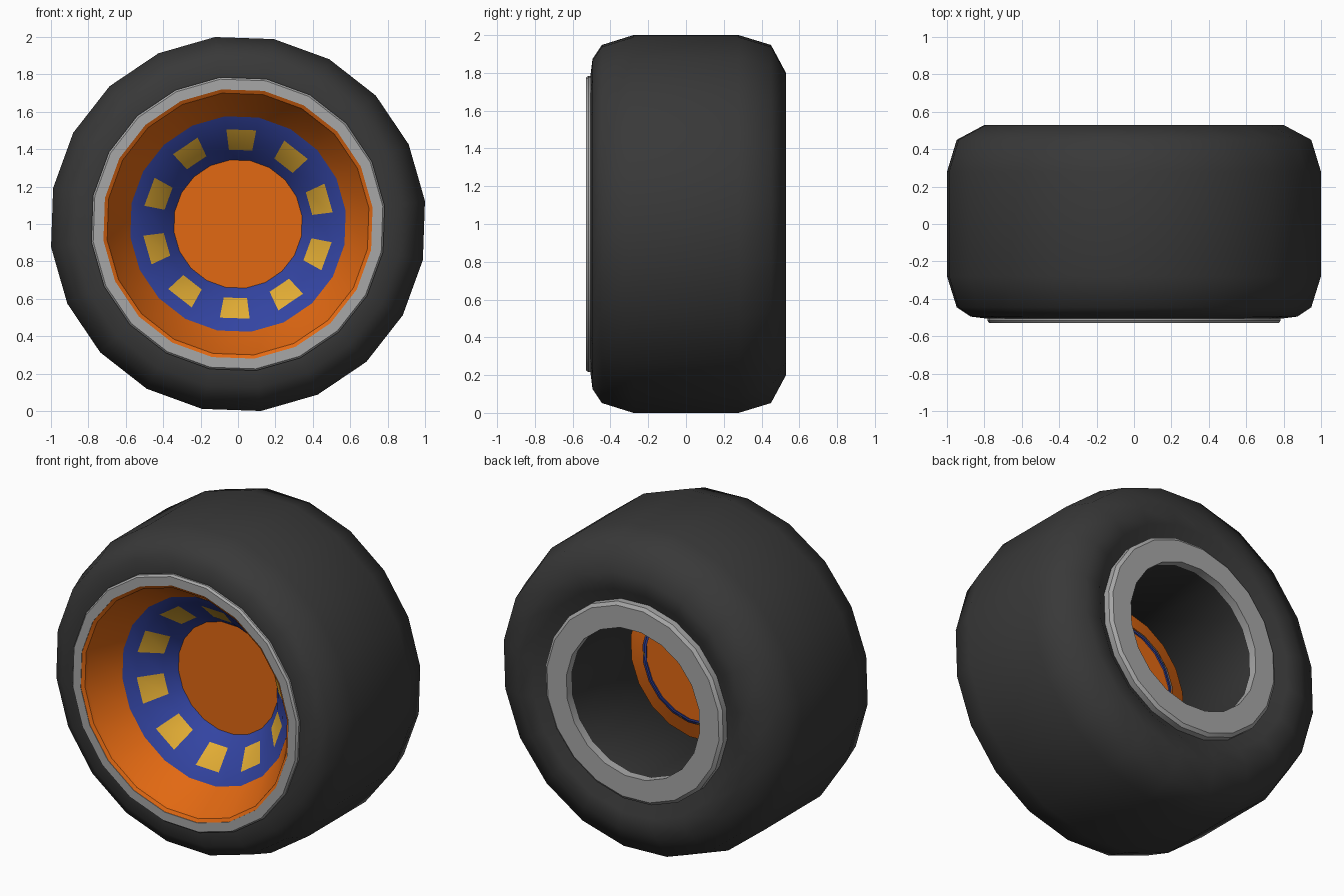
import bpy, bmesh, math

if "Cube" in bpy.data.objects:
    bpy.data.objects.remove(bpy.data.objects["Cube"])

SIDES, PHASE, AXLE_Z = 20, math.radians(7), 1.0


def material(name, rgb):
    m = bpy.data.materials.new(name)
    m.diffuse_color = (*rgb, 1)
    m.use_nodes = True
    m.node_tree.nodes["Principled BSDF"].inputs["Base Color"].default_value = m.diffuse_color
    return m


rubber = material("dark_rubber", (0.04, 0.04, 0.04))
grey = material("rim_grey", (0.39, 0.39, 0.39))
orange = material("orange", (0.76, 0.14, 0.006))
blue = material("blue", (0.033, 0.058, 0.36))
yellow = material("yellow", (0.77, 0.42, 0.035))


def lathe(name, profile, mats, angle, closed=False, rule=None):
    """Spin a (radius, y) profile about the axle. rule(band, side) -> slot."""
    bm = bmesh.new()
    rings = []
    for r, y in profile:
        if r == 0:
            rings.append([bm.verts.new((0, y, AXLE_Z))] * SIDES)
            continue
        rings.append([bm.verts.new((r * math.cos(PHASE + math.tau * i / SIDES), y,
                                    AXLE_Z + r * math.sin(PHASE + math.tau * i / SIDES)))
                      for i in range(SIDES)])
    n = len(rings)
    for b in range(n if closed else n - 1):
        p, q = rings[b], rings[(b + 1) % n]
        for i in range(SIDES):
            j = (i + 1) % SIDES
            f = bm.faces.new(list(dict.fromkeys((p[i], p[j], q[j], q[i]))))
            f.material_index = rule(b, i) if rule else 0
    if closed:
        bmesh.ops.recalc_face_normals(bm, faces=bm.faces)
    me = bpy.data.meshes.new(name)
    bm.to_mesh(me)
    bm.free()
    ob = bpy.data.objects.new(name, me)
    bpy.context.collection.objects.link(ob)
    for m in mats:
        me.materials.append(m)
    bpy.ops.object.select_all(action='DESELECT')
    ob.select_set(True)
    bpy.context.view_layer.objects.active = ob
    bpy.ops.object.shade_smooth_by_angle(angle=math.radians(angle))
    return ob


# tyre: rounded shoulders outside, plain tube inside
lathe("tyre", [(0.76, -0.505), (0.80, -0.505), (0.88, -0.495), (0.955, -0.445),
               (1.007, -0.28), (1.007, 0.28), (0.955, 0.45), (0.805, 0.53),
               (0.70, 0.525), (0.62, 0.47), (0.48, 0.48), (0.52, -0.22),
               (0.60, -0.30), (0.75, -0.49)], [rubber], 60, closed=True)

# front rim ring with a hidden grey collar behind the dish
lathe("front_rim", [(0.79, -0.49), (0.79, -0.517), (0.78, -0.53), (0.725, -0.53),
                    (0.725, -0.48), (0.49, -0.20), (0.525, -0.205),
                    (0.75, -0.48)], [grey], 30, closed=True)

# back rim ring
lathe("back_rim", [(0.62, 0.46), (0.62, 0.51), (0.60, 0.525), (0.465, 0.525),
                   (0.465, 0.47)], [grey], 30, closed=True)

# orange dish, running on behind the blue ring
lathe("orange_dish", [(0.725, -0.527), (0.705, -0.515), (0.698, -0.495), (0.58, -0.32),
                      (0.47, -0.12), (0.36, -0.085)], [orange], 30)

# blue bowl with a yellow window on every other side
lathe("blue_bowl", [(0.58, -0.322), (0.51, -0.28), (0.40, -0.17), (0.345, -0.10),
                    (0.35, -0.083), (0.333, -0.08)], [blue, yellow], 40,
      rule=lambda band, side: 1 if band == 1 and side % 2 == 0 else 0)

# flat hub cap
lathe("hub_cap", [(0.345, -0.10), (0, -0.10)], [orange], 30)
